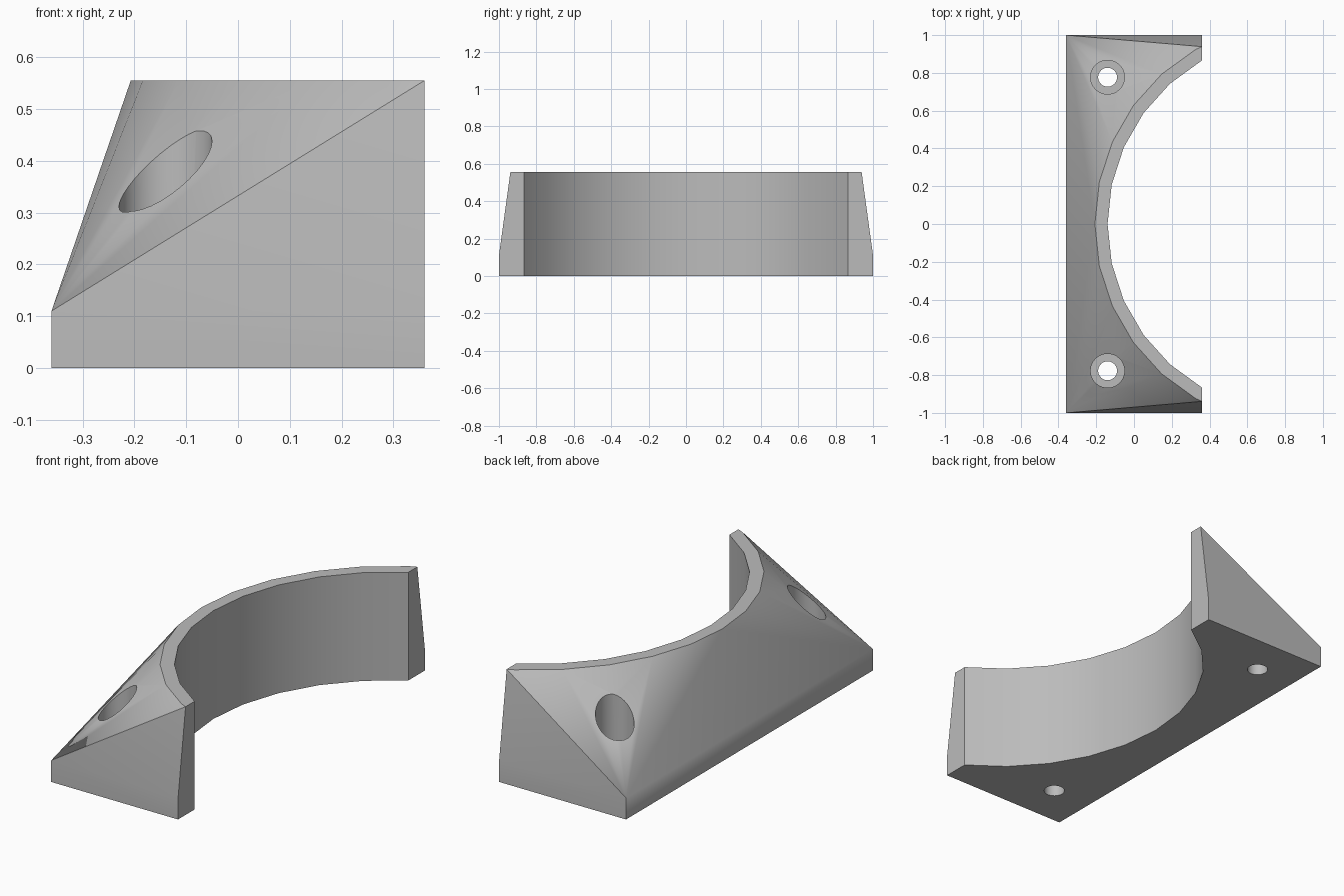
import bpy, bmesh, math

cube = bpy.data.objects.get("Cube")
if cube:
    bpy.data.objects.remove(cube, do_unlink=True)

HALF_X, HALF_Y = 0.36, 1.0
BASE_Z, TOP_Z = 0.11, 0.555
ARC_X, INNER_R, OUTER_R = 0.86, 1.0, 1.067
HOLE_X, HOLE_Y = -0.14, 0.777

grey = bpy.data.materials.new("plain grey")
grey.use_nodes = True
colour = (0.5, 0.5, 0.5, 1)
grey.diffuse_color = colour
grey.node_tree.nodes["Principled BSDF"].inputs["Base Color"].default_value = colour


def add_object(name, bm):
    mesh = bpy.data.meshes.new(name)
    bm.to_mesh(mesh)
    bm.free()
    mesh.materials.append(grey)
    obj = bpy.data.objects.new(name, mesh)
    bpy.context.collection.objects.link(obj)
    return obj


def cylinder_cutter(name, x, y, z0, z1, radius, sides):
    bm = bmesh.new()
    ring = [bm.verts.new((x + radius * math.cos(math.tau * i / sides),
                          y + radius * math.sin(math.tau * i / sides), z0))
            for i in range(sides)]
    face = bm.faces.new(ring)
    out = bmesh.ops.extrude_face_region(bm, geom=[face])
    top = [v for v in out["geom"] if isinstance(v, bmesh.types.BMVert)]
    bmesh.ops.translate(bm, verts=top, vec=(0, 0, z1 - z0))
    bmesh.ops.recalc_face_normals(bm, faces=bm.faces)
    obj = add_object(name, bm)
    obj.hide_render = True
    return obj


# Solid body: hull around a low base slab and a clipped arc at the top
bm = bmesh.new()
for z in (0, BASE_Z):
    for x in (-HALF_X, HALF_X):
        for y in (-HALF_Y, HALF_Y):
            bm.verts.new((x, y, z))
for deg in range(120, 241, 12):
    a = math.radians(deg)
    bm.verts.new((ARC_X + OUTER_R * math.cos(a), OUTER_R * math.sin(a), TOP_Z))
for side in (-1, 1):
    bm.verts.new((HALF_X, side * 0.939, TOP_Z))
bmesh.ops.convex_hull(bm, input=bm.verts)
bmesh.ops.dissolve_limit(bm, angle_limit=0.002, verts=bm.verts, edges=bm.edges)
bmesh.ops.recalc_face_normals(bm, faces=bm.faces)
bracket = add_object("cradle_bracket", bm)

# Round recess, screw holes and counterbores
cutters = [cylinder_cutter("recess_cutter", ARC_X, 0, -0.2, 0.8, INNER_R, 30)]
for label, side in (("front", -1), ("back", 1)):
    y = side * HOLE_Y
    cutters.append(cylinder_cutter(label + "_screw_cutter", HOLE_X, y, -0.2, 0.3, 0.05, 30))
    cutters.append(cylinder_cutter(label + "_head_cutter", HOLE_X, y, BASE_Z, 0.8, 0.09, 30))

bpy.context.view_layer.objects.active = bracket
bracket.select_set(True)
for cutter in cutters:
    mod = bracket.modifiers.new(cutter.name, "BOOLEAN")
    mod.operation = "DIFFERENCE"
    mod.solver = "EXACT"
    mod.object = cutter
    bpy.ops.object.modifier_apply(modifier=mod.name)
    bpy.data.objects.remove(cutter, do_unlink=True)

bpy.ops.object.shade_smooth_by_angle(angle=math.radians(25))
